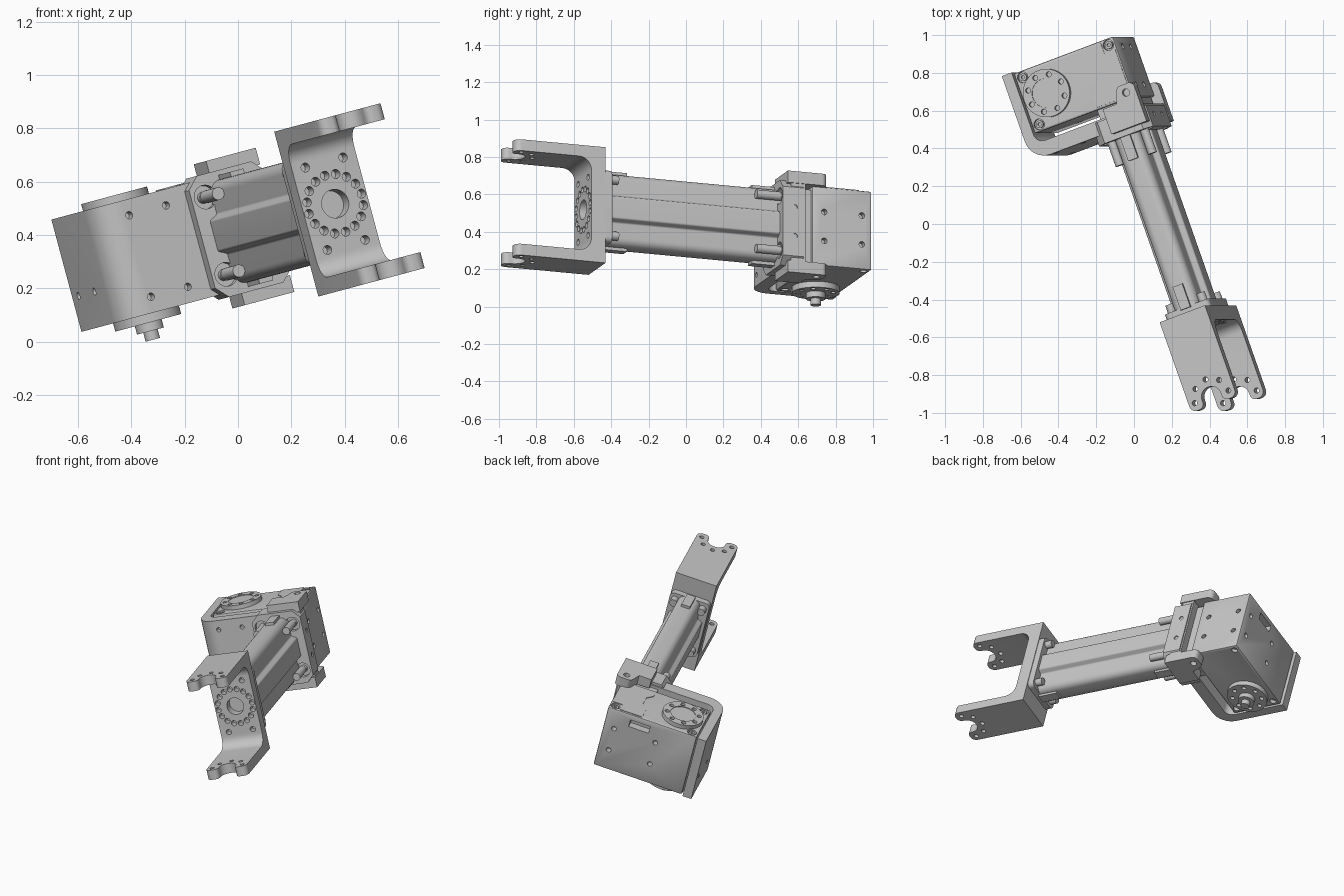
import bpy, bmesh, math
from mathutils import Matrix, Vector

if "Cube" in bpy.data.objects:
    bpy.data.objects.remove(bpy.data.objects["Cube"], do_unlink=True)

grey = bpy.data.materials.new("machined grey")
grey.use_nodes = True
COLOUR = (0.56, 0.56, 0.56, 1)
grey.diffuse_color = COLOUR
grey.node_tree.nodes["Principled BSDF"].inputs["Base Color"].default_value = COLOUR

parts = []


def circle(x, y, r, n=32):
    return [(x + r * math.cos(math.tau * i / n), y + r * math.sin(math.tau * i / n)) for i in range(n)]


def rect(x0, x1, y0, y1):
    return [(x0, y0), (x1, y0), (x1, y1), (x0, y1)]


def rounded(corners, steps=8):
    """Outline from (u, v, radius) corners."""
    out = []
    for i, (u, v, r) in enumerate(corners):
        p = Vector((u, v, 0))
        if r == 0:
            out.append((u, v))
            continue
        a = (Vector((*corners[i - 1][:2], 0)) - p).normalized()
        b = (Vector((*corners[(i + 1) % len(corners)][:2], 0)) - p).normalized()
        half = a.angle(b) / 2
        t = r / math.tan(half)
        c = p + (a + b).normalized() * r / math.sin(half)
        s, e = (p + a * t - c).normalized(), (p + b * t - c).normalized()
        for k in range(steps + 1):
            q = c + s.slerp(e, k / steps) * r
            out.append((q.x, q.y))
    return out


def solid(name, axis, *prisms, keep=True):
    """One mesh of outlines (points, low, high) extruded along an axis."""
    place = {"X": lambda u, v, w: (w, u, v), "Y": lambda u, v, w: (u, w, v), "Z": lambda u, v, w: (u, v, w)}[axis]
    bm = bmesh.new()
    for pts, lo, hi in prisms:
        face = bm.faces.new([bm.verts.new(place(u, v, lo)) for u, v in pts])
        new = bmesh.ops.extrude_face_region(bm, geom=[face])["geom"]
        shift = Vector(place(0, 0, hi - lo))
        bmesh.ops.translate(bm, vec=shift, verts=[g for g in new if isinstance(g, bmesh.types.BMVert)])
    bmesh.ops.remove_doubles(bm, verts=bm.verts, dist=1e-5)
    bmesh.ops.recalc_face_normals(bm, faces=bm.faces)
    mesh = bpy.data.meshes.new(name)
    bm.to_mesh(mesh)
    bm.free()
    obj = bpy.data.objects.new(name, mesh)
    bpy.context.collection.objects.link(obj)
    if keep:
        mesh.materials.append(grey)
        parts.append(obj)
    return obj


def apply(obj, kind, **settings):
    mod = obj.modifiers.new(kind, kind)
    for key, value in settings.items():
        setattr(mod, key, value)
    bpy.context.view_layer.objects.active = obj
    bpy.ops.object.modifier_apply(modifier=mod.name)


def carve(obj, axis, *prisms, operation="DIFFERENCE"):
    cutter = solid("cutter", axis, *prisms, keep=False)
    cutter.hide_render = True
    apply(obj, "BOOLEAN", object=cutter, operation=operation, solver="EXACT")
    bpy.data.objects.remove(cutter, do_unlink=True)


def drill(obj, axis, spots, r, lo, hi):
    carve(obj, axis, *[(circle(u, v, r, 16), lo, hi) for u, v in spots])


def ring(x, y, r, n, start=0.0, sweep=math.tau):
    return [(x + r * math.cos(start + sweep * i / n), y + r * math.sin(start + sweep * i / n)) for i in range(n)]


def four(u, v, cu=0, cv=0):
    return [(cu + a * u, cv + b * v) for a in (-1, 1) for b in (-1, 1)]


# Front fork: channel with two notched arms
fork = solid("front_fork", "X", (rounded([
    (0.08, -0.32, 0), (0.08, 0.32, 0), (-0.5, 0.32, 0), (-0.5, 0.258, 0),
    (0, 0.258, 0.07), (0, -0.258, 0.07), (-0.5, -0.258, 0), (-0.5, -0.32, 0)]), -0.132, 0.132))
carve(fork, "Z", (rounded([
    (-0.132, 0.1, 0), (-0.132, -0.43, 0.035), (-0.055, -0.43, 0.03), (-0.055, -0.333, 0.054),
    (0.055, -0.333, 0.054), (0.055, -0.43, 0.03), (0.132, -0.43, 0.035), (0.132, 0.1, 0)]), -0.4, 0.4),
    operation="INTERSECT")
drill(fork, "Z", ring(0, -0.388, 0.098, 4, 0, math.pi) + [(-0.098, -0.388)], 0.014, -0.5, 0.5)
drill(fork, "Y", ring(0, 0, 0.112, 16, 0.1), 0.017, -0.03, 0.05)
drill(fork, "Y", four(0.078, 0.16), 0.017, -0.03, 0.05)
carve(fork, "Y", (circle(0, 0, 0.054), -0.05, 0.06))

# Tube with a wide middle band and narrower upper and lower lobes
side = [(0.07, 0.2, 0.045), (0.075, 0.075, 0.012), (0.108, 0.06, 0.012)]
right = side + [(x, -z, r) for x, z, r in reversed(side)]
solid("arm_tube", "Y", (rounded(right + [(-x, -z, r) for x, z, r in right]), 0.1, 1.1))

# Front collar with screw lugs and ribs
solid("front_collar", "Y", (rounded([(-0.128, -0.2, 0.03), (0.128, -0.2, 0.03),
                                     (0.128, 0.2, 0.03), (-0.128, 0.2, 0.03)]), 0.07, 0.12))
solid("front_lugs", "Y", *[(circle(u, v, 0.024, 20), 0.11, 0.165) for u, v in four(0.09, 0.155)])
for label, y0, y1 in (("front", 0.11, 0.24), ("rear", 0.95, 1.09)):
    solid(label + "_ribs", "Y", *[(rect(-0.028, 0.028, z, z + 0.05), y0, y1) for z in (-0.217, 0.167)])
solid("rear_rods", "Y", *[(circle(u, v, 0.024, 20), 0.95, 1.09) for u, v in four(0.095, 0.15)])

# Rear flange with chamfered corners, pockets and screws
W, H, C = 0.157, 0.235, 0.045
flange = solid("rear_flange", "Y", ([
    (-W + C, -H), (W - C, -H), (W, -H + C), (W, H - C),
    (W - C, H), (-W + C, H), (-W, H - C), (-W, -H + C)], 1.08, 1.2))
carve(flange, "Y", *[(circle(u, v, 0.045, 24), 1.05, 1.11) for u, v in four(0.1, 0.15)])
drill(flange, "X", [(1.15, 0.08), (1.15, -0.08)], 0.014, 0.12, 0.2)
solid("flange_screws", "Y", *[(circle(u, v, 0.022, 20), 1.085, 1.12) for u, v in four(0.1, 0.15)])
solid("flange_spacer", "Y", (rect(-0.1, 0.1, -0.2, 0.2), 1.19, 1.28))

# Clamp tabs above and below the gearbox
tab = [(-0.05, 1.11, 0), (0.155, 1.11, 0), (0.155, 1.335, 0.03), (0.06, 1.335, 0.03), (0.03, 1.25, 0), (-0.05, 1.25, 0)]
tabs = solid("clamp_tabs", "Z", (rounded(tab), 0.215, 0.28), (rounded(tab), -0.28, -0.215))
drill(tabs, "Z", [(0.1, 1.29)], 0.02, 0.25, 0.35)
drill(tabs, "Z", [(0.1, 1.29)], 0.02, -0.35, -0.25)

# Bent bracket wrapping the front and the outer side of the gearbox
bracket = solid("side_bracket", "Z", (rounded([
    (0.15, 1.13, 0), (0.15, 1.21, 0), (-0.468, 1.21, 0.05), (-0.468, 1.61, 0),
    (-0.525, 1.61, 0), (-0.525, 1.13, 0.11)]), -0.218, 0.218))
drill(bracket, "Y", four(0.076, 0.158, -0.319), 0.014, 1.05, 1.17)
drill(bracket, "X", [(1.36, -0.085), (1.54, -0.085)], 0.014, -0.6, -0.5)

# Gearbox body
body = solid("gearbox_body", "Z", (rect(-0.46, 0.118, 1.262, 1.6), -0.218, 0.218))
apply(body, "BEVEL", width=0.01, segments=2)
drill(body, "X", four(0.107, 0.08, 1.437), 0.016, 0.08, 0.2)
drill(body, "Y", four(0.135, 0.08, -0.085), 0.016, 1.56, 1.7)
carve(body, "Y", (rect(-0.165, -0.035, 0.13, 0.18), 1.55, 1.7))
corners = [(-0.42, 1.3), (-0.42, 1.565), (0.08, 1.565)]
drill(body, "Z", corners, 0.029, 0.195, 0.3)
drill(body, "Z", corners, 0.02, -0.3, -0.195)
screws = solid("gearbox_screws", "Z", *[(circle(x, y, 0.02, 20), 0.19, 0.213) for x, y in corners])
drill(screws, "Z", corners, 0.009, 0.2, 0.3)

# Thin stepped cover on the gearbox top
solid("gearbox_cover", "Z", ([
    (-0.1, 1.59), (-0.1, 1.5), (-0.065, 1.46), (-0.065, 1.37), (-0.1, 1.33),
    (-0.1, 1.275), (0.108, 1.275), (0.108, 1.53), (0.045, 1.53), (0.045, 1.59)], 0.21, 0.222))

# Output discs, top and bottom, with hub and pin
HX, HY = -0.32, 1.44
top = solid("top_disc", "Z", (circle(HX, HY, 0.128, 48), 0.2, 0.245))
drill(top, "Z", ring(HX, HY, 0.1, 8, 0.3), 0.014, 0.225, 0.3)
carve(top, "Z", (circle(HX, HY, 0.078, 40), 0.24, 0.3))
low = solid("bottom_disc", "Z", (circle(HX, HY, 0.128, 48), -0.25, -0.2))
drill(low, "Z", ring(HX, HY, 0.095, 8, 0.3), 0.014, -0.3, -0.23)
solid("bottom_hub", "Z", (circle(HX, HY, 0.052), -0.282, -0.24))
solid("bottom_pin", "Z", (circle(HX, HY, 0.028, 24), -0.316, -0.27))

# Tilt the assembly into its pose, then centre it on the ground
pose = (Matrix.Translation((0.36, -0.56, 0.51)) @ Matrix.Rotation(math.radians(-15), 4, "Y")
        @ Matrix.Rotation(math.radians(20), 4, "Z"))
for obj in parts:
    obj.data.transform(pose)
points = [v.co for obj in parts for v in obj.data.vertices]
low_c = Vector([min(p[i] for p in points) for i in range(3)])
high_c = Vector([max(p[i] for p in points) for i in range(3)])
mid = (low_c + high_c) / 2
fit = Matrix.Translation((-mid.x, -mid.y, -low_c.z))
bpy.ops.object.select_all(action="DESELECT")
for obj in parts:
    obj.data.transform(fit)
    obj.select_set(True)
bpy.context.view_layer.objects.active = parts[0]
bpy.ops.object.shade_smooth_by_angle(angle=math.radians(30))
